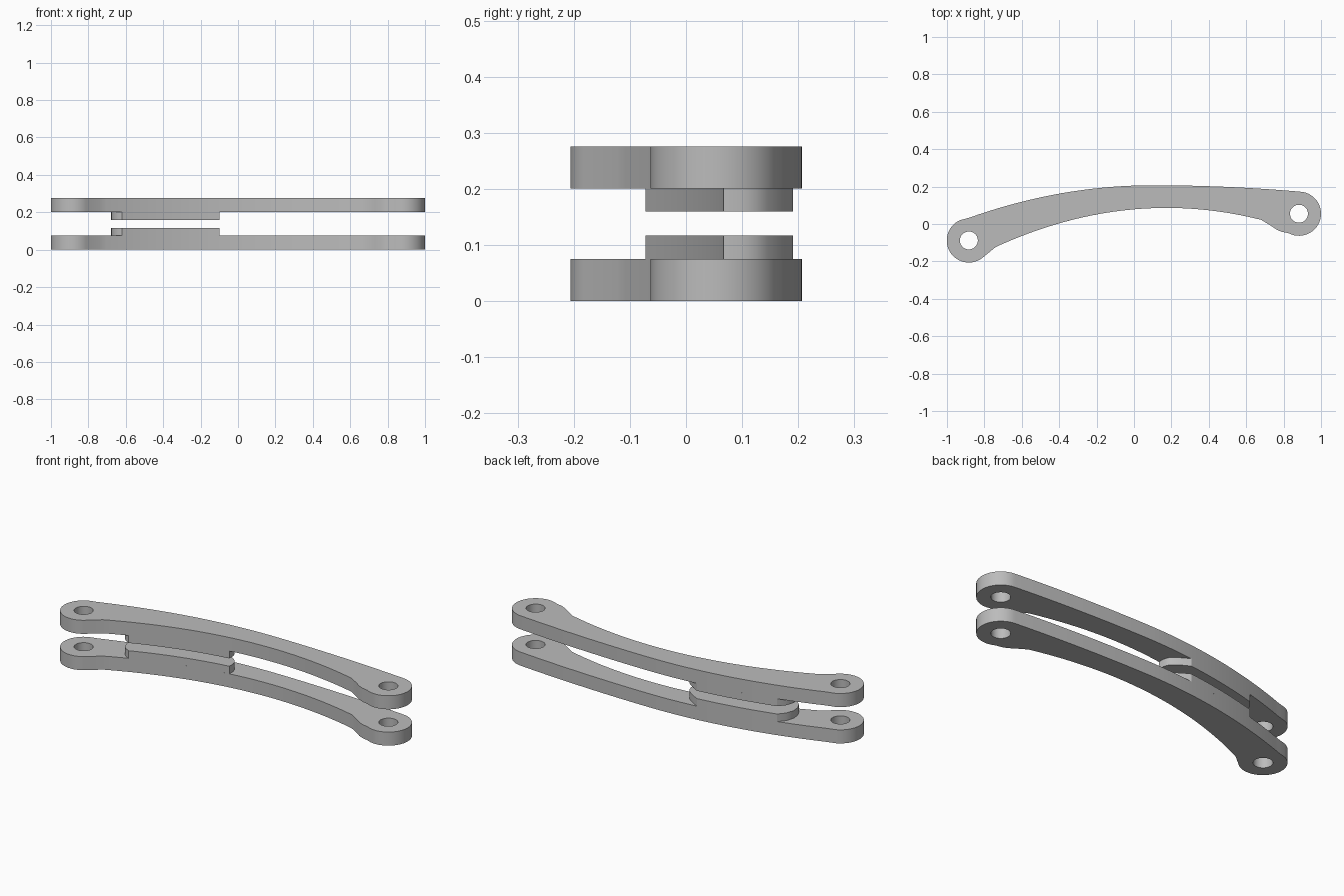
import bpy, bmesh, math

cube = bpy.data.objects.get("Cube")
if cube:
    bpy.data.objects.remove(cube)

metal = bpy.data.materials.new("plain_grey")
metal.use_nodes = True
metal.diffuse_color = (0.5, 0.5, 0.5, 1)
metal.node_tree.nodes["Principled BSDF"].inputs["Base Color"].default_value = (0.5, 0.5, 0.5, 1)

LEFT, RIGHT = (-0.883, -0.088), (0.882, 0.055)   # pivot centres
R_END, R_HOLE = 0.118, 0.048


def outer(x):
    return 0.207 - (0.18 if x < 0.1 else 0.055) * (x - 0.1) ** 2


def inner(x):
    return 0.086 - 0.25 * (x - 0.175) ** 2


def arc(centre, r, start, end, n):
    angles = [math.radians(start + (end - start) * i / n) for i in range(n + 1)]
    return [(centre[0] + r * math.cos(a), centre[1] + r * math.sin(a)) for a in angles]


def sweep(f, a, b, n):
    xs = [a + (b - a) * i / n for i in range(n + 1)]
    return [(x, f(x)) for x in xs]


def plate(name, loops, z0, z1):
    """Fill the outline, minus any inner loops, and extrude it upward."""
    bm = bmesh.new()
    edges = []
    for loop in loops:
        vs = [bm.verts.new((x, y, z0)) for x, y in loop]
        edges += [bm.edges.new((v, vs[(i + 1) % len(vs)])) for i, v in enumerate(vs)]
    bmesh.ops.triangle_fill(bm, edges=edges, use_beauty=True)
    new = bmesh.ops.extrude_face_region(bm, geom=bm.faces[:])["geom"]
    top = [v for v in new if isinstance(v, bmesh.types.BMVert)]
    bmesh.ops.translate(bm, verts=top, vec=(0, 0, z1 - z0))
    bmesh.ops.recalc_face_normals(bm, faces=bm.faces[:])
    mesh = bpy.data.meshes.new(name)
    bm.to_mesh(mesh)
    bm.free()
    mesh.materials.append(metal)
    obj = bpy.data.objects.new(name, mesh)
    bpy.context.collection.objects.link(obj)
    bpy.ops.object.select_all(action='DESELECT')
    obj.select_set(True)
    bpy.context.view_layer.objects.active = obj
    bpy.ops.object.shade_smooth_by_angle(angle=math.radians(30))


# Curved arm outline, anticlockwise, with a pivot hole at each end
arm = (arc(LEFT, R_END, 113, 307, 28)
       + sweep(inner, -0.74, 0.68, 40)
       + [(0.73, -0.008), (0.765, -0.031), (0.79, -0.042)]
       + arc(RIGHT, R_END, 242, 448, 28)
       + sweep(outer, 0.82, -0.88, 44))
holes = [arc(c, R_HOLE, 0, 350, 35) for c in (LEFT, RIGHT)]

# Raised pad follows the arm's edges and has rounded ends
pad = (sweep(inner, -0.62, -0.1, 18)
       + [(-0.1, 0.1), (-0.108, 0.125), (-0.125, 0.145), (-0.165, 0.172)]
       + sweep(outer, -0.2, -0.635, 16)
       + [(-0.665, 0.075), (-0.68, 0.03), (-0.676, -0.01), (-0.66, -0.045), (-0.643, -0.06)])

for side, arm_z, pad_z in (("lower", (0, 0.075), (0.075, 0.117)),
                           ("upper", (0.201, 0.276), (0.16, 0.201))):
    plate(side + "_arm", [arm] + holes, *arm_z)
    plate(side + "_pad", [pad], *pad_z)
